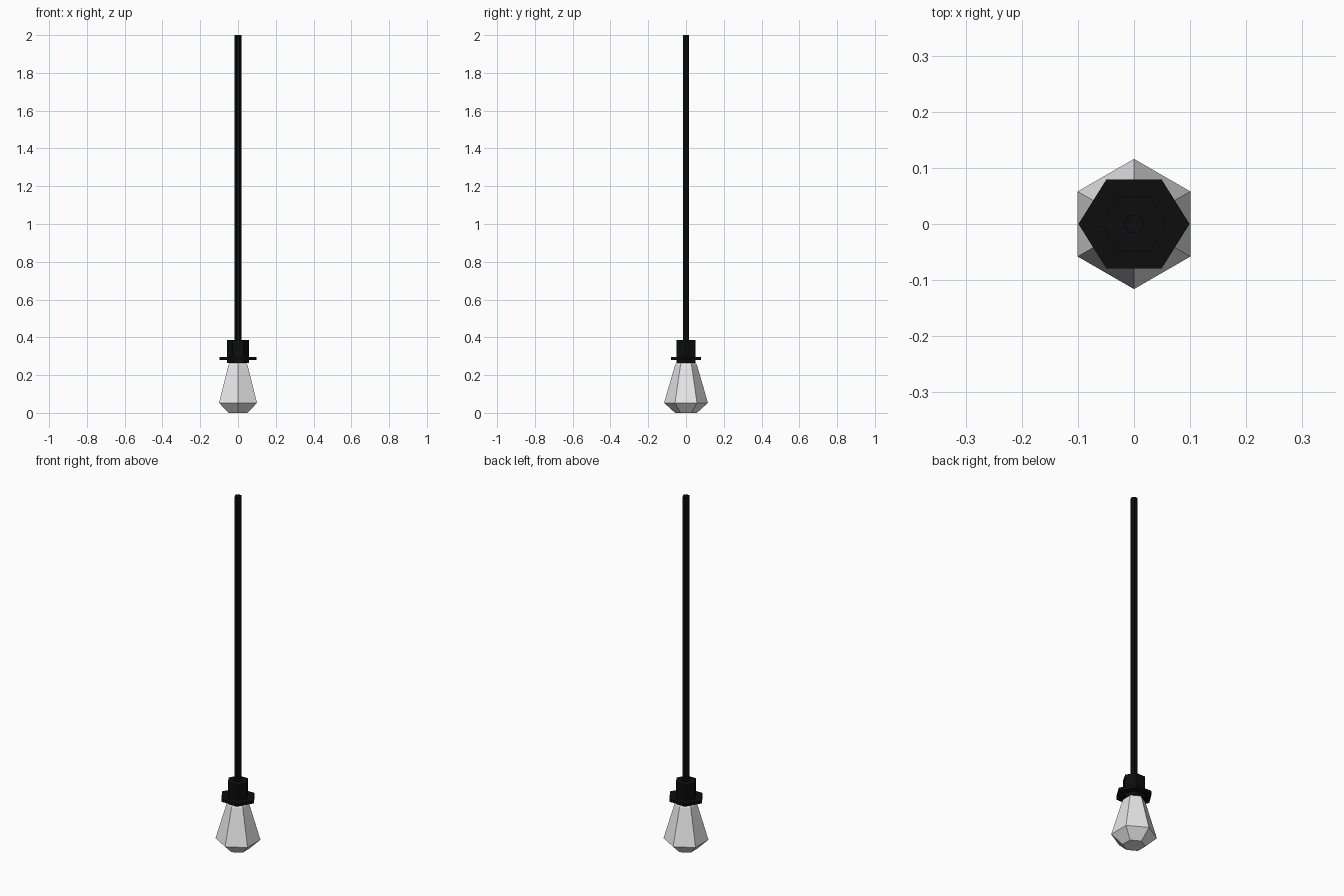
import bpy, bmesh, math

if "Cube" in bpy.data.objects:
    bpy.data.objects.remove(bpy.data.objects["Cube"])


def material(name, value):
    m = bpy.data.materials.new(name)
    m.diffuse_color = (value, value, value, 1)
    m.use_nodes = True
    m.node_tree.nodes["Principled BSDF"].inputs["Base Color"].default_value = m.diffuse_color
    return m


black = material("black plastic", 0.004)
glass = material("pale grey glass", 0.8)


def hex_part(name, rings, mat, turn=0.0, squash=1.0):
    """Closed six-sided part from (radius, z) rings, listed bottom to top."""
    bm = bmesh.new()
    loops = []
    for r, z in rings:
        angles = [turn + i * math.pi / 3 for i in range(6)]
        loops.append([bm.verts.new((r * math.cos(a), r * math.sin(a) * squash, z))
                      for a in angles])
    for low, high in zip(loops, loops[1:]):
        for i in range(6):
            j = (i + 1) % 6
            bm.faces.new((low[i], low[j], high[j], high[i]))
    bm.faces.new(loops[0][::-1])
    bm.faces.new(loops[-1])
    mesh = bpy.data.meshes.new(name)
    bm.to_mesh(mesh)
    bm.free()
    mesh.materials.append(mat)
    obj = bpy.data.objects.new(name, mesh)
    bpy.context.collection.objects.link(obj)
    return obj


# Hanging cord, socket and collar: corners point along x
hex_part("cord", [(0.0185, 0.38), (0.0185, 2.0)], black)
hex_part("socket", [(0.058, 0.263), (0.058, 0.386)], black)
hex_part("collar", [(0.099, 0.281), (0.099, 0.297)], black, squash=0.92)

# Faceted bulb: corners point along y
hex_part("bulb", [(0.058, 0.0), (0.116, 0.053), (0.058, 0.254), (0.05, 0.264)],
         glass, turn=math.pi / 6)
